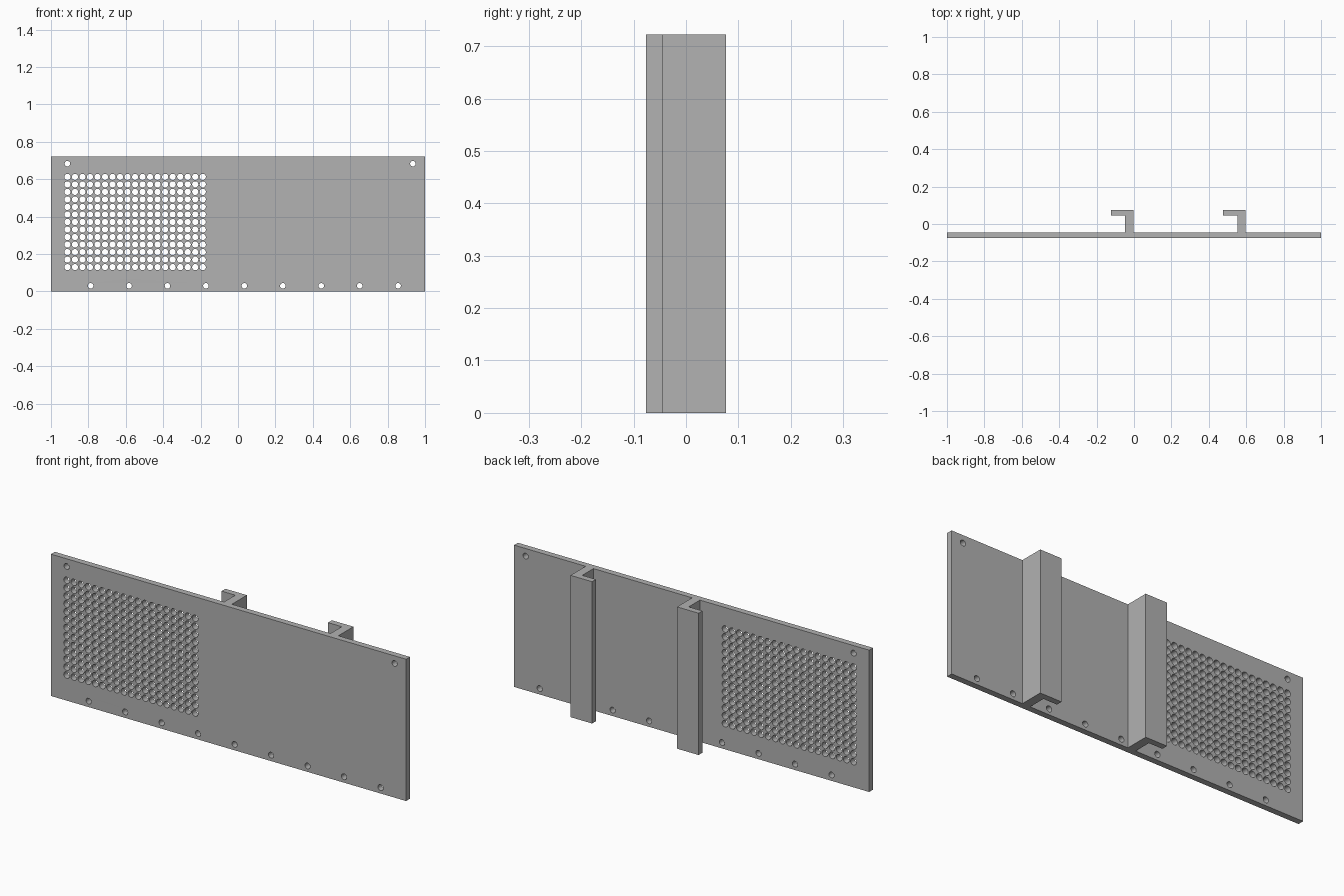
import bpy, bmesh, math
from mathutils import Matrix, Vector

HEIGHT = 0.722
FRONT, PLATE_BACK, BACK = -0.076, -0.045, 0.076
HOLE_SIDES = 24

cube = bpy.data.objects.get("Cube")
if cube:
    bpy.data.objects.remove(cube, do_unlink=True)

# Single grey material
grey = bpy.data.materials.new("plain_grey")
grey.use_nodes = True
colour = (0.445, 0.445, 0.445, 1)
grey.diffuse_color = colour
grey.node_tree.nodes["Principled BSDF"].inputs["Base Color"].default_value = colour


def add_object(name, data):
    obj = bpy.data.objects.new(name, data)
    bpy.context.collection.objects.link(obj)
    bpy.ops.object.select_all(action="DESELECT")
    obj.select_set(True)
    bpy.context.view_layer.objects.active = obj
    return obj


def add_outline(curve, points):
    spline = curve.splines.new("POLY")
    spline.points.add(len(points) - 1)
    for p, (x, z) in zip(spline.points, points):
        p.co = (x, z, 0, 1)
    spline.use_cyclic_u = True


def circle(cx, cz, radius):
    steps = [2 * math.pi * i / HOLE_SIDES for i in range(HOLE_SIDES)]
    return [(cx + radius * math.cos(a), cz + radius * math.sin(a)) for a in steps]


# Panel outline with vent grid and screw holes, extruded through its thickness
outline = bpy.data.curves.new("panel", "CURVE")
outline.dimensions = "2D"
outline.fill_mode = "BOTH"
outline.extrude = (PLATE_BACK - FRONT) / 2
add_outline(outline, [(-1, 0), (1, 0), (1, HEIGHT), (-1, HEIGHT)])

for col in range(19):
    for row in range(13):
        add_outline(outline, circle(-0.912 + 0.0402 * col, 0.13 + 0.0402 * row, 0.0165))
for i in range(9):
    add_outline(outline, circle(-0.788 + 0.2055 * i, 0.03, 0.0148))
for x in (-0.912, 0.935):
    add_outline(outline, circle(x, 0.683, 0.0148))

panel = add_object("vented_panel", outline)
bpy.ops.object.convert(target="MESH")
panel = bpy.context.object
panel.data.transform(Matrix.Translation((0, (FRONT + PLATE_BACK) / 2, 0))
                     @ Matrix.Rotation(math.pi / 2, 4, "X"))

# Weld the caps to the walls
bm = bmesh.new()
bm.from_mesh(panel.data)
bmesh.ops.remove_doubles(bm, verts=bm.verts, dist=0.0001)
bmesh.ops.recalc_face_normals(bm, faces=bm.faces)
bm.to_mesh(panel.data)
bm.free()
panel.data.materials.clear()
panel.data.materials.append(grey)
bpy.ops.object.shade_smooth_by_angle(angle=math.radians(30))


# Hooked rails on the back
def add_rail(name, x):
    lip, stem, inner = x - 0.121, x - 0.044, BACK - 0.031
    profile = [(stem, PLATE_BACK), (x, PLATE_BACK), (x, BACK),
               (lip, BACK), (lip, inner), (stem, inner)]
    bm = bmesh.new()
    face = bm.faces.new([bm.verts.new((px, py, 0)) for px, py in profile])
    result = bmesh.ops.extrude_face_region(bm, geom=[face])
    top = [g for g in result["geom"] if isinstance(g, bmesh.types.BMVert)]
    bmesh.ops.translate(bm, verts=top, vec=Vector((0, 0, HEIGHT)))
    bmesh.ops.recalc_face_normals(bm, faces=bm.faces)
    mesh = bpy.data.meshes.new(name)
    bm.to_mesh(mesh)
    bm.free()
    mesh.materials.append(grey)
    add_object(name, mesh)


add_rail("centre_rail", -0.003)
add_rail("left_rail", 0.597)
